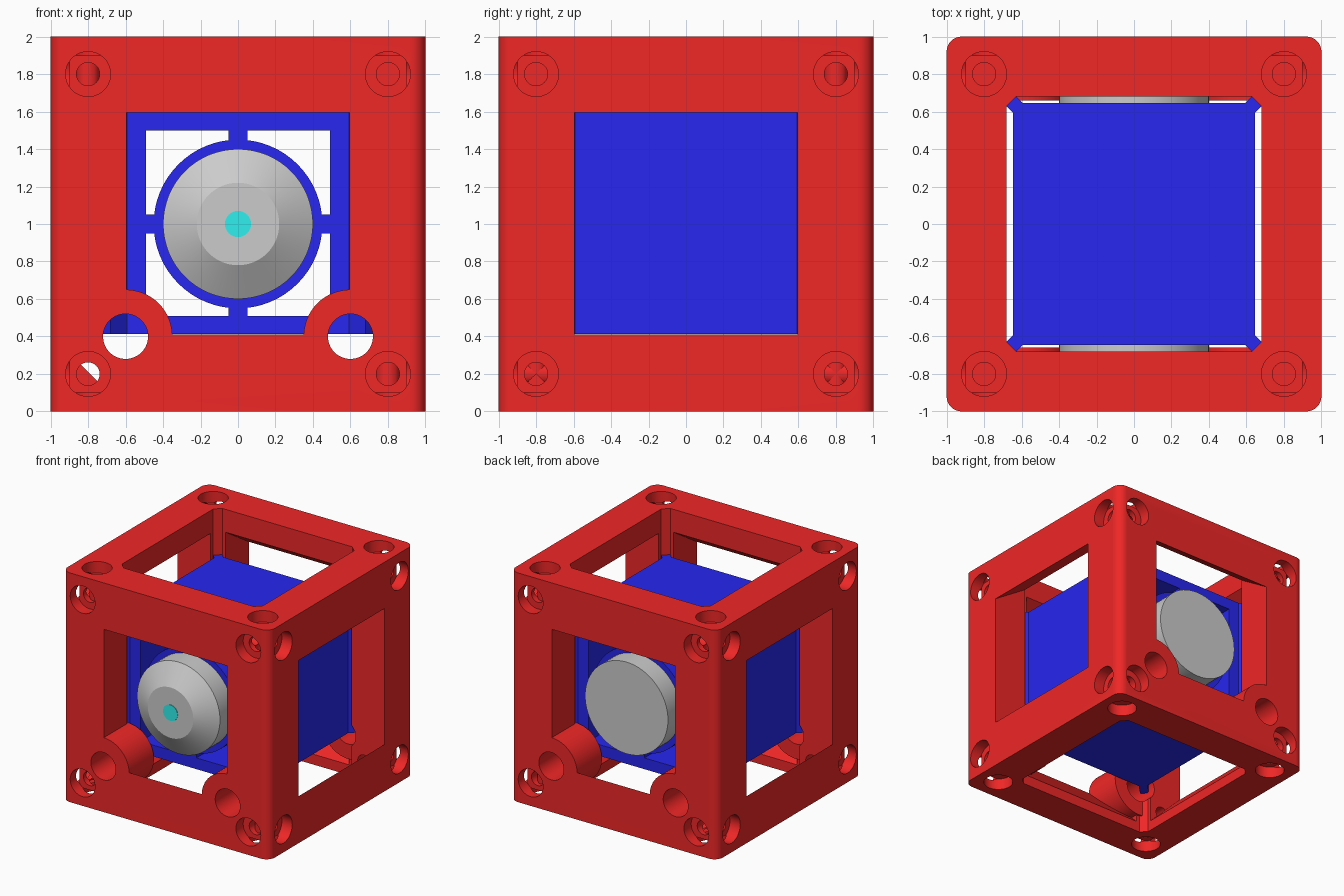
import bpy, bmesh, math
from mathutils import Matrix, Vector

if "Cube" in bpy.data.objects:
    bpy.data.objects.remove(bpy.data.objects["Cube"])


def material(name, rgb):
    m = bpy.data.materials.new(name)
    m.diffuse_color = (*rgb, 1)
    m.use_nodes = True
    m.node_tree.nodes["Principled BSDF"].inputs["Base Color"].default_value = m.diffuse_color
    return m


RED = material("red", (0.87, 0.02, 0.02))
BLUE = material("blue", (0.02, 0.02, 0.87))
CYAN = material("cyan", (0.03, 0.87, 0.87))


def finish(name, bm, mat=None):
    bmesh.ops.recalc_face_normals(bm, faces=bm.faces[:])
    me = bpy.data.meshes.new(name)
    bm.to_mesh(me)
    bm.free()
    ob = bpy.data.objects.new(name, me)
    bpy.context.collection.objects.link(ob)
    if mat:
        me.materials.append(mat)
    return ob


def box(name, lo, hi, mat=None, bevel=0, segments=1, turn=None):
    """Box between two corners; optional bevel on its vertical edges."""
    bm = bmesh.new()
    lo, hi = Vector(lo), Vector(hi)
    bmesh.ops.create_cube(bm, size=1, matrix=Matrix.Translation((lo + hi) / 2)
                          @ Matrix.Diagonal((*(hi - lo), 1)))
    if bevel:
        edges = [e for e in bm.edges
                 if abs(e.verts[0].co.z - e.verts[1].co.z) > 0.01]
        bmesh.ops.bevel(bm, geom=edges, offset=bevel, segments=segments,
                        profile=0.5, affect='EDGES')
    if turn is not None:
        bm.transform(Matrix.Rotation(turn, 4, 'Z'))
    return finish(name, bm, mat)


def rod(name, a, b, r0, r1=None, mat=None, sides=64):
    """Cylinder or cone frustum from point a to point b."""
    a, b = Vector(a), Vector(b)
    bm = bmesh.new()
    rot = (b - a).to_track_quat('Z', 'Y').to_matrix().to_4x4()
    bmesh.ops.create_cone(bm, cap_ends=True, segments=sides, radius1=r0,
                          radius2=r0 if r1 is None else r1, depth=(b - a).length,
                          matrix=Matrix.Translation((a + b) / 2) @ rot)
    return finish(name, bm, mat)


def combine(ob, tools, op='DIFFERENCE'):
    bpy.context.view_layer.objects.active = ob
    for t in tools:
        mod = ob.modifiers.new("bool", 'BOOLEAN')
        mod.operation, mod.solver, mod.object = op, 'EXACT', t
        bpy.ops.object.modifier_apply(modifier=mod.name)
        bpy.data.objects.remove(t)


def window_cutter(turn):
    """Window prism with a sloped sill and a sloped head."""
    prof = [(-1.05, 0.41), (-1, 0.41), (-0.68, 0.09), (-0.62, 0.09),
            (-0.62, 1.80), (-0.68, 1.80), (-1, 1.595), (-1.05, 1.595)]
    bm = bmesh.new()
    face = bm.faces.new([bm.verts.new((-0.595, y, z)) for y, z in prof])
    ext = bmesh.ops.extrude_face_region(bm, geom=[face])["geom"]
    bmesh.ops.translate(bm, vec=(1.19, 0, 0),
                        verts=[v for v in ext if isinstance(v, bmesh.types.BMVert)])
    bm.transform(Matrix.Rotation(turn, 4, 'Z'))
    return finish("cutter", bm)


# Outer frame: square tube with a window in each wall
frame = box("outer_frame", (-1, -1, 0), (1, 1, 2), RED, bevel=0.08, segments=8)
combine(frame, [box("cutter", (-0.68, -0.68, -0.1), (0.68, 0.68, 2.1), bevel=0.052)])
combine(frame, [window_cutter(i * math.pi / 2) for i in range(4)])

# Round sleeves in the lower corners of the front and back windows
signs = [(sx, sy) for sx in (-1, 1) for sy in (-1, 1)]
combine(frame, [rod("sleeve", (0.6 * sx, sy, 0.4), (0.6 * sx, 0.66 * sy, 0.4), 0.25)
                for sx, sy in signs], 'UNION')
combine(frame, [rod("cutter", (0.6 * sx, 1.1 * sy, 0.4), (0.6 * sx, 0.55 * sy, 0.4), 0.12)
                for sx, sy in signs])

# Counterbored screw holes at the corners of all six faces
holes = []
for axis in range(3):
    for side in (-1, 1):
        for u, v in signs:
            def pt(depth):
                p = [0.8 * u, 0.8 * v]
                p.insert(axis, side * depth)
                return (p[0], p[1], p[2] + 1)
            holes.append(rod("cutter", pt(1.05), pt(0.9), 0.12, sides=40))
            holes.append(rod("cutter", pt(1.04), pt(0.59), 0.062, sides=32))
combine(frame, holes)

# Inner housing, open front to back
housing = box("inner_housing", (-0.645, -0.645, 0.412), (0.645, 0.645, 1.597),
              BLUE, bevel=0.052)
combine(housing, [box("cutter", (-0.49, -0.8, 0.51), (0.49, 0.8, 1.5))])

# Diagonal ribs that reach into the frame posts
for i in range(4):
    box(f"corner_rib_{i + 1}", (0.86, -0.037, 0.412), (1.0, 0.037, 1.597), BLUE,
        turn=math.pi / 4 + i * math.pi / 2)

# Ring and four spokes holding the lens
ring = rod("lens_ring", (0, -0.645, 1), (0, 0.645, 1), 0.45, mat=BLUE)
combine(ring, [rod("cutter", (0, -0.8, 1), (0, 0.8, 1), 0.4)])
for s in (-1, 1):
    box("side_spoke", (s * 0.47 - 0.03, -0.645, 0.95), (s * 0.47 + 0.03, 0.645, 1.05), BLUE)
    box("upright_spoke", (-0.05, -0.645, 1 + s * 0.475 - 0.035),
        (0.05, 0.645, 1 + s * 0.475 + 0.035), BLUE)

# Lens barrel, tapered nose and glass
barrel = rod("lens_barrel", (0, -0.82, 1), (0, 0.82, 1), 0.4)
nose = rod("lens_nose", (0, -0.82, 1), (0, -0.93, 1), 0.4, 0.22)
glass = rod("lens_glass", (0, -0.92, 1), (0, -0.934, 1), 0.07, mat=CYAN, sides=32)

# Smooth the round parts, keep the edges sharp
bpy.ops.object.select_all(action='DESELECT')
for ob in (frame, ring, barrel, nose, glass):
    ob.select_set(True)
bpy.context.view_layer.objects.active = frame
bpy.ops.object.shade_smooth_by_angle(angle=math.radians(30))
